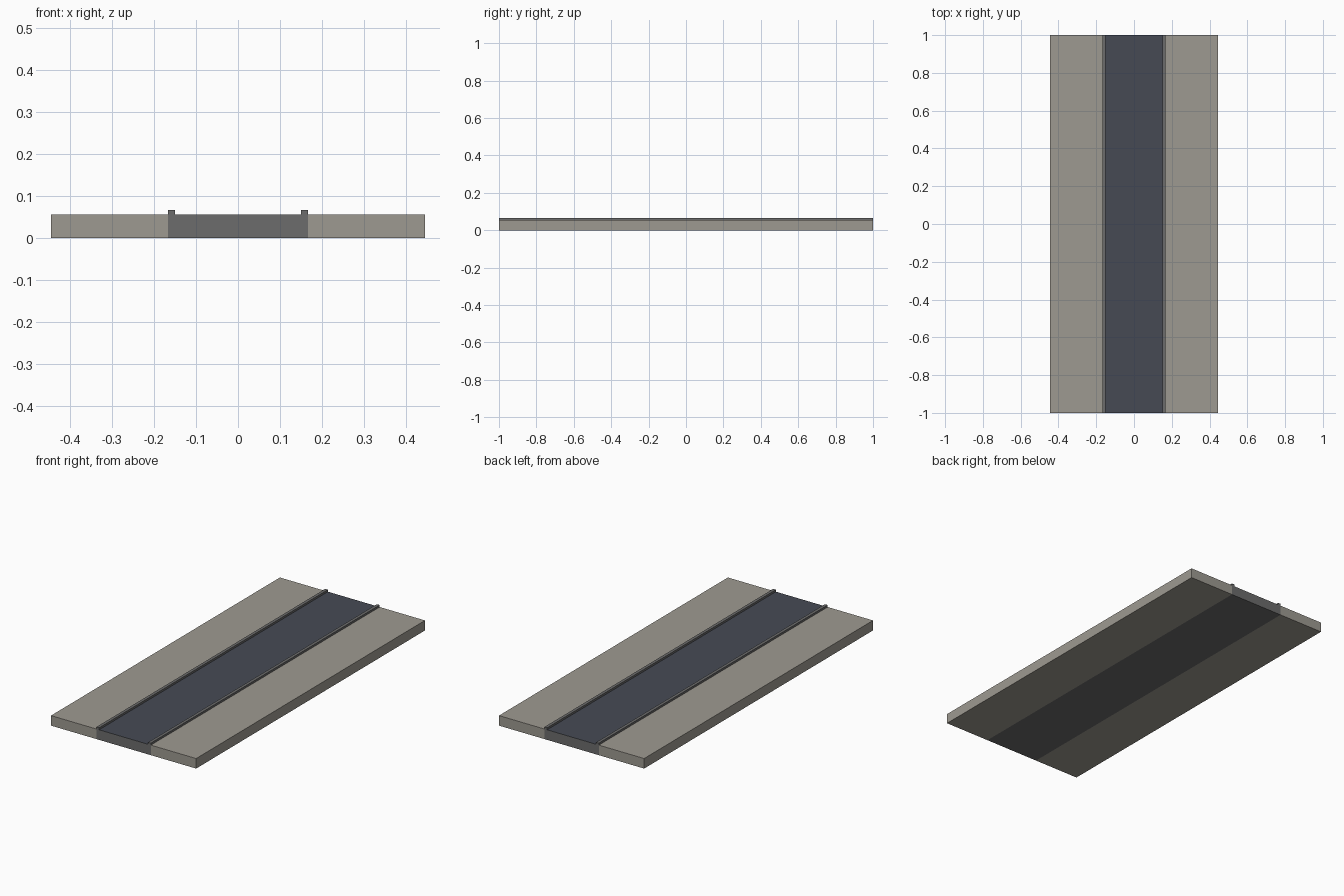
import bpy

if "Cube" in bpy.data.objects:
    bpy.data.objects.remove(bpy.data.objects["Cube"])


def linear(c):
    c /= 255
    return c / 12.92 if c <= 0.04045 else ((c + 0.055) / 1.055) ** 2.4


def material(name, r, g, b):
    m = bpy.data.materials.new(name)
    m.diffuse_color = (linear(r), linear(g), linear(b), 1)
    m.use_nodes = True
    m.node_tree.nodes["Principled BSDF"].inputs["Base Color"].default_value = m.diffuse_color
    return m


PAVING = material("warm grey paving", 158, 154, 145)
STONE = material("dark grey stone", 108, 108, 108)
SURFACE = material("blue grey surface", 70, 74, 84)

HALF_W, HALF_L = 0.444, 1.0    # overall half width and half length
CHANNEL, LIP = 0.1667, 0.15    # outer and inner edge of the kerbs
DECK, KERB = 0.0556, 0.0667    # deck height and kerb height


def extrude_profile(name, profile, mat):
    """Sweep a closed x-z outline along the full length in y."""
    n = len(profile)
    verts = [(x, y, z) for y in (-HALF_L, HALF_L) for x, z in profile]
    faces = [list(range(n)), list(range(2 * n - 1, n - 1, -1))]
    faces += [[(i + 1) % n, i, i + n, (i + 1) % n + n] for i in range(n)]
    mesh = bpy.data.meshes.new(name)
    mesh.from_pydata(verts, [], faces)
    mesh.materials.append(mat)
    obj = bpy.data.objects.new(name, mesh)
    bpy.context.collection.objects.link(obj)
    return obj


# Side slabs
for name, a, b in (("left_slab", -HALF_W, -CHANNEL), ("right_slab", CHANNEL, HALF_W)):
    extrude_profile(name, [(a, 0), (b, 0), (b, DECK), (a, DECK)], PAVING)

# Centre bed with a raised kerb along both edges
bed = extrude_profile("centre_bed", [
    (-CHANNEL, 0), (CHANNEL, 0), (CHANNEL, KERB), (LIP, KERB),
    (LIP, DECK), (-LIP, DECK), (-LIP, KERB), (-CHANNEL, KERB)], STONE)

# Blue surface on the top of the bed between the kerbs
bed.data.materials.append(SURFACE)
for f in bed.data.polygons:
    if f.normal.z > 0.9 and abs(f.center.x) < 0.01:
        f.material_index = 1
